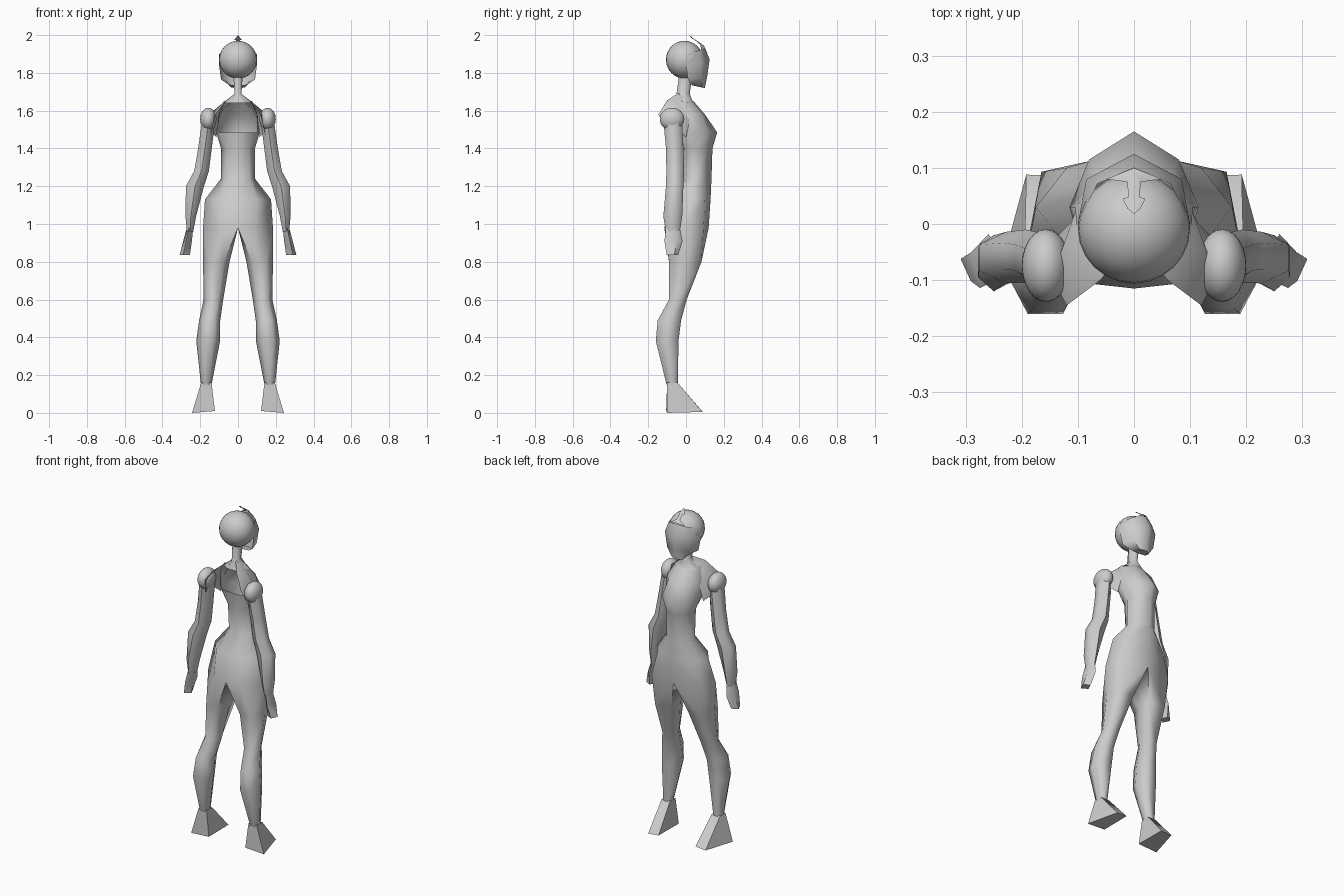
import bpy, bmesh, math

if "Cube" in bpy.data.objects:
    bpy.data.objects.remove(bpy.data.objects["Cube"])

grey = bpy.data.materials.new("plain grey")
grey.diffuse_color = (0.6, 0.6, 0.6, 1)
grey.use_nodes = True
grey.node_tree.nodes["Principled BSDF"].inputs["Base Color"].default_value = grey.diffuse_color


def finish(ob, mirror=False, angle=60):
    if mirror:
        ob.modifiers.new("Mirror", 'MIRROR').use_clip = True
    ob.data.materials.append(grey)
    bpy.ops.object.select_all(action='DESELECT')
    ob.select_set(True)
    bpy.context.view_layer.objects.active = ob
    bpy.ops.object.shade_smooth_by_angle(angle=math.radians(angle))
    return ob


def mesh(name, verts, faces, mirror=False, angle=60):
    me = bpy.data.meshes.new(name)
    me.from_pydata(verts, [], faces)
    me.validate()
    # drop points that no face uses
    bm = bmesh.new()
    bm.from_mesh(me)
    bmesh.ops.delete(bm, geom=[v for v in bm.verts if not v.link_faces], context='VERTS')
    bm.to_mesh(me)
    bm.free()
    ob = bpy.data.objects.new(name, me)
    bpy.context.collection.objects.link(ob)
    return finish(ob, mirror, angle)


def ellipse(z, cx, cy, rx, ry, sides, start):
    """Ring whose outermost points reach exactly rx and ry."""
    angles = [start + 2 * math.pi * i / sides for i in range(sides)]
    kx = rx / max(abs(math.cos(a)) for a in angles)
    ky = ry / max(abs(math.sin(a)) for a in angles)
    return [(cx + kx * math.cos(a), cy + ky * math.sin(a), z) for a in angles]


def limb(name, rings, mirror=True, sides=8, turn=0.5):
    """Loft of elliptical rings (z, centre x, centre y, radius x, radius y), top to bottom."""
    verts, faces = [], []
    for z, cx, cy, rx, ry in rings:
        verts += ellipse(z, cx, cy, rx, ry, sides, 2 * math.pi * turn / sides)
    for r in range(len(rings) - 1):
        for i in range(sides):
            j = (i + 1) % sides
            a, b = r * sides, (r + 1) * sides
            faces.append((a + i, b + i, b + j, a + j))
    faces.append(tuple(range(sides)))
    faces.append(tuple(reversed(range((len(rings) - 1) * sides, len(rings) * sides))))
    return mesh(name, verts, faces, mirror)


def sheet(name, rows, skip=lambda r, c: False, angle=60, loop=False):
    """Mirrored half surface through rows of points."""
    n = len(rows[0])
    verts = [p for row in rows for p in row]
    faces = [(r * n + c, (r + 1) * n + c, (r + 1) * n + (c + 1) % n, r * n + (c + 1) % n)
             for r in range(len(rows) - 1) for c in range(n if loop else n - 1) if not skip(r, c)]
    return mesh(name, verts, faces, True, angle)


def ball(name, loc, scale):
    bpy.ops.mesh.primitive_uv_sphere_add(segments=24, ring_count=16, radius=1)
    ob = bpy.context.object
    ob.name = name
    for v in ob.data.vertices:
        v.co = [v.co[i] * scale[i] + loc[i] for i in range(3)]
    return ob


# Torso: z, front y, front corner, side, back corner, back y; upper back left open
torso = [
    (1.65, .04, .035, .03, .075, -.02, .07, -.05, -.05),
    (1.58, .10, .06, .08, .105, .03, .10, -.03, -.04),
    (1.485, .165, .08, .115, .115, .03, .10, -.02, -.03),
    (1.40, .14, .06, .105, .09, .05, .06, -.01, -.02),
    (1.24, .135, .06, .10, .09, .05, .06, 0, -.015),
    (1.13, .13, .12, .10, .175, .03, .10, -.065, -.075),
    (0.98, .12, .165, .093, .185, -.02, .09, -.105, -.115),
]
rows = [[(0, f, z), (a, b, z), (c, d, z), (e, g, z), (0, h, z), (0, 0, z)]
        for z, f, a, b, c, d, e, g, h in torso]
# Legs continue from the hips: thigh, then rings down to the ankle
rows.append([(.055, .06, .8), (.15, .082, .8), (.185, -.01, .8),
             (.15, -.09, .8), (.075, -.09, .8), (.045, -.01, .8)])
for z, cx, cy, rx, ry in [(.60, .130, -.043, .052, .047), (.49, .150, -.088, .056, .062),
                          (.38, .158, -.10, .063, .06), (.15, .168, -.073, .028, .03)]:
    ring = ellipse(z, cx, cy, rx, ry, 6, math.radians(120))
    rows.append([ring[i] for i in (0, 5, 4, 3, 2, 1)])
sheet("torso_and_legs", rows, loop=True, angle=80,
      skip=lambda r, c: r < 6 and c > 3 or r < 2 and c == 3)

# Feet: ankle square spreading to a wide heel and a narrower toe
mesh("foot", [
    (.14, -.10, .16), (.195, -.10, .16), (.195, -.045, .16), (.14, -.045, .16),
    (.122, -.105, .01), (.243, -.10, 0), (.192, .088, .005), (.124, .085, .01)],
    [(0, 1, 2, 3), (0, 4, 5, 1), (1, 5, 6, 2), (2, 6, 7, 3), (3, 7, 4, 0), (7, 6, 5, 4)],
    True, 65)

# Arms and flat hands
limb("arm", [
    (1.55, .155, -.07, .035, .05),
    (1.40, .175, -.06, .036, .046),
    (1.28, .193, -.057, .039, .047),
    (1.20, .228, -.06, .048, .046),
    (1.04, .250, -.07, .028, .05),
    (0.96, .254, -.07, .017, .037),
], sides=6)
limb("hand", [
    (0.98, .254, -.07, .017, .037),
    (0.91, .267, -.066, .023, .048),
    (0.835, .282, -.072, .027, .03),
], sides=4, turn=0.2)

# Shoulder balls
finish(ball("shoulder", (.157, -.074, 1.555), (.043, .065, .06)), True)

# Shoulder straps between neck and arms
sheet("shoulder_strap", [
    [(.015, -.045, 1.69), (.06, -.10, 1.655), (.12, -.145, 1.58), (.145, -.10, 1.47)],
    [(.015, .0, 1.69), (.075, -.03, 1.645), (.13, -.05, 1.60), (.155, -.04, 1.50)],
    [(.03, .02, 1.65), (.075, .02, 1.61), (.105, .02, 1.55), (.115, .0, 1.46)],
])

# Neck
limb("neck", [
    (1.80, 0, .0, .026, .035),
    (1.69, 0, -.015, .018, .035),
    (1.64, 0, -.01, .075, .048),
], mirror=False)

# Skull
finish(ball("skull", (0, -.008, 1.87), (.1, .098, .1)))

# Face mask wrapping the front of the skull down to the chin
sheet("face_mask", [
    [(0, .10, 1.935), (.065, .072, 1.92), (.1, .005, 1.90)],
    [(0, .125, 1.87), (.085, .08, 1.86), (.1, .0, 1.84)],
    [(0, .112, 1.78), (.07, .08, 1.77), (.09, .01, 1.765)],
    [(0, .10, 1.72), (.035, .087, 1.722), (.05, .03, 1.738)],
    [(0, .06, 1.728), (.0, .06, 1.728), (0, .03, 1.735)],
], angle=50)

# Crest: narrow strip rising from the brow to a wider tip
sheet("crest", [
    [(0, .10, 1.94), (.05, .08, 1.925)],
    [(0, .08, 1.955), (.012, .075, 1.95)],
    [(0, .05, 1.975), (.01, .048, 1.973)],
    [(0, .042, 1.98), (.02, .045, 1.975)],
    [(0, .018, 2.0), (.012, .028, 1.985)],
], angle=30)
